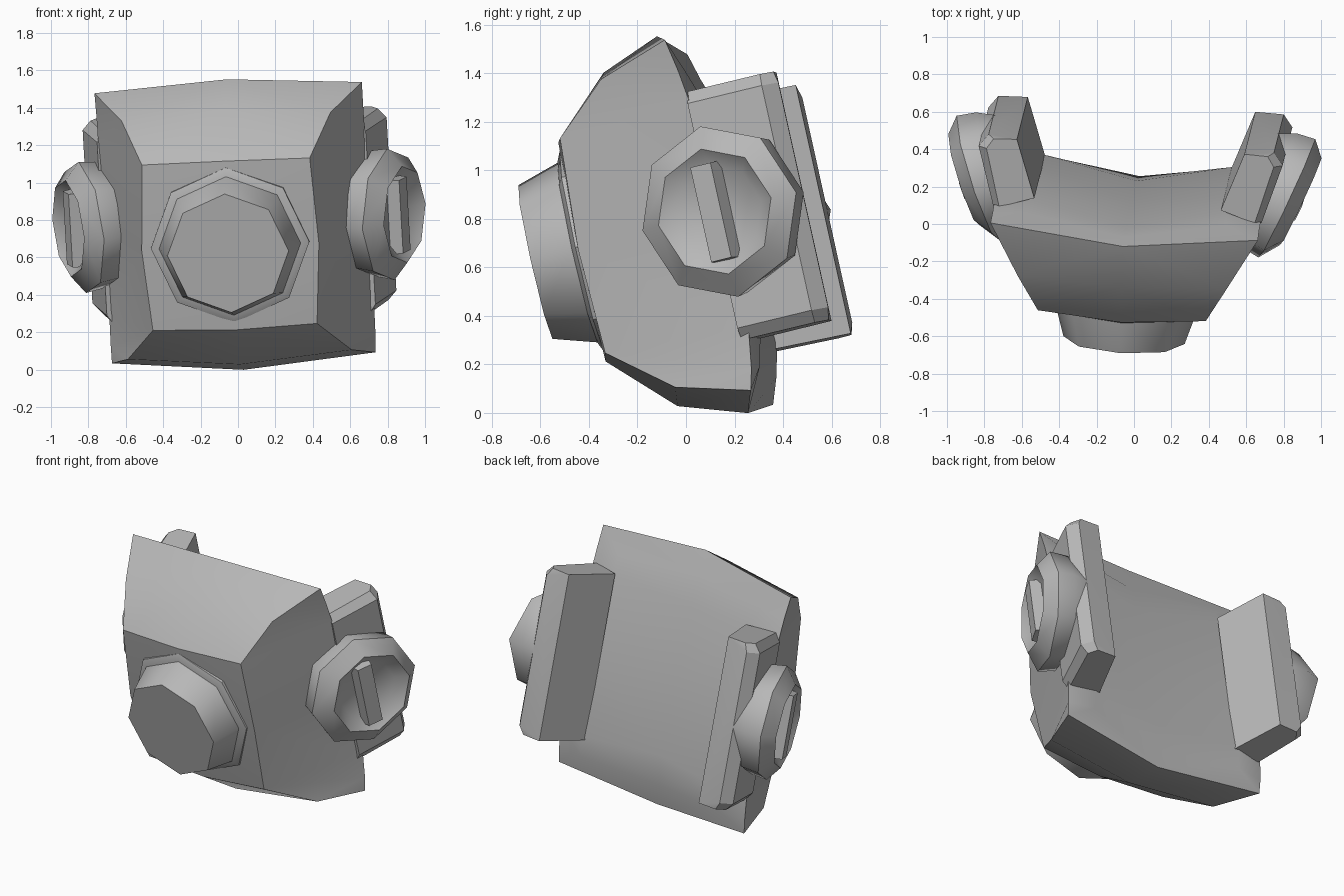
import bpy, bmesh, math
from mathutils import Vector, Matrix

if "Cube" in bpy.data.objects:
    bpy.data.objects.remove(bpy.data.objects["Cube"])

# Tilted symmetric frame shared by every part (local x = mirror axis)
ex = Vector((0.997, -0.065, 0.042)).normalized()
ez = Vector((-0.055, -0.216, 0.975))
ez = (ez - ex * ez.dot(ex)).normalized()
ey = ez.cross(ex)
FRAME = Matrix.Translation((-0.018, 0, 0.747)) @ Matrix((ex, ey, ez)).transposed().to_4x4()

grey = bpy.data.materials.new("mid grey")
grey.diffuse_color = (0.48, 0.48, 0.48, 1)
grey.use_nodes = True
grey.node_tree.nodes["Principled BSDF"].inputs["Base Color"].default_value = grey.diffuse_color


def finish(name, verts, faces, mirror=True, angle=30):
    me = bpy.data.meshes.new(name)
    me.from_pydata(verts, [], faces)
    bm = bmesh.new()
    bm.from_mesh(me)
    bmesh.ops.remove_doubles(bm, verts=bm.verts, dist=1e-4)
    bmesh.ops.recalc_face_normals(bm, faces=bm.faces)
    bm.to_mesh(me)
    bm.free()
    me.materials.append(grey)
    ob = bpy.data.objects.new(name, me)
    bpy.context.collection.objects.link(ob)
    ob.matrix_world = FRAME
    if mirror:
        m = ob.modifiers.new("mirror", 'MIRROR')
        m.use_clip = True
    bpy.ops.object.select_all(action='DESELECT')
    ob.select_set(True)
    bpy.context.view_layer.objects.active = ob
    bpy.ops.object.shade_smooth_by_angle(angle=math.radians(angle))
    return ob


def loft(rings, cap_start=True, cap_end=True):
    """Skin a list of equally long closed rings."""
    n = len(rings[0])
    verts = [p for r in rings for p in r]
    faces = [(k * n + i, k * n + (i + 1) % n, (k + 1) * n + (i + 1) % n, (k + 1) * n + i)
             for k in range(len(rings) - 1) for i in range(n)]
    if cap_start:
        faces.append(tuple(range(n))[::-1])
    if cap_end:
        faces.append(tuple((len(rings) - 1) * n + i for i in range(n)))
    return verts, faces


# Mask shell: rows from top to bottom,
# each front centre, front edge, back edge, inner cheek, back centre
top, top_mid = (.717, .125, .752), (0, .057, .813)
low, low_mid = (.707, .158, -.737), (0, .088, -.787)
rows = [
    (top_mid, top, top, top, top_mid),
    ((0, -.19, .715), (.56, -.175, .66), (.715, .15, .62), (.54, .165, .63), (0, .07, .65)),
    ((0, -.435, .475), (.45, -.40, .465), (.715, .17, .47), (.53, .21, .50), (0, .09, .47)),
    ((0, -.45, 0), (.475, -.425, 0), (.715, .21, 0), (.53, .225, 0), (0, .11, 0)),
    ((0, -.44, -.45), (.44, -.41, -.44), (.71, .205, -.48), (.53, .24, -.50), (0, .13, -.48)),
    ((0, -.19, -.695), (.60, -.15, -.65), (.71, .18, -.65), (.53, .205, -.64), (0, .11, -.66)),
    (low_mid, low, low, low, low_mid),
]
W = 5
verts = [p for r in rows for p in r]
faces = []
for k in range(len(rows) - 1):
    for i in range(W - 1):
        a = k * W + i
        quad = (a, a + W, a + W + 1, a + 1)
        face = []
        for v in quad:      # collapse to triangles where points coincide
            if all(verts[v] != verts[u] for u in face):
                face.append(v)
        faces.append(tuple(face))
finish("mask_shell", verts, faces, angle=28)


# Octagonal front vent with a low collar
def front_ring(r, y):
    return [(r * math.sin(i * math.pi / 4), y, .014 + r * math.cos(i * math.pi / 4)) for i in range(8)]


finish("vent_collar", *loft([front_ring(.425, -.40), front_ring(.425, -.437), front_ring(.385, -.455)]),
       mirror=False)
finish("front_vent", *loft([front_ring(.385, -.42), front_ring(.38, -.455), front_ring(.325, -.634)]),
       mirror=False, angle=50)

# Side mounting blocks: slanted cross-section, chamfered outer edges and ends
full = [(.495, .215), (.61, .547), (.765, .547), (.815, .48), (.72, .16)]
end = [(.50, .225), (.61, .54), (.735, .535), (.77, .48), (.685, .165)]


def block_ring(sec, outer_z, s):
    # inner vertices keep the full height, outer ones step down
    return [(x, y, s * (.525 if i < 2 else outer_z)) for i, (x, y) in enumerate(sec)]


finish("side_block", *loft([block_ring(end, .525, -1), block_ring(end[:2] + full[2:], .475, -1),
                            block_ring(end[:2] + full[2:], .475, 1), block_ring(end, .525, 1)]))

# Round side filters around an outward axis that turns to the front
turn = math.radians(22)
axis = Vector((math.cos(turn), -math.sin(turn), 0))
across = Vector((math.sin(turn), math.cos(turn), 0))
centre = Vector((.902, .183, 0.005))
up = Vector((0, 0, 1))


def side_ring(r, a, shift):
    return [centre + axis * a + across * (shift + r * math.sin(i * math.pi / 4))
            + up * r * math.cos(i * math.pi / 4) for i in range(8)]


profile = [(.30, -.27, -.015), (.345, -.18, -.015), (.36, -.075, -.015), (.264, 0, 0), (.19, -.06, 0)]
finish("side_filter", *loft([side_ring(*p) for p in profile]), angle=46)


# Grip bar inside each filter
def bar_ring(w, h, a):
    return [centre + axis * a + across * (w * sx - .015) + up * h * sz
            for sx, sz in ((-1, -1), (1, -1), (1, 1), (-1, 1))]


finish("grip_bar", *loft([bar_ring(.065, .205, -.08), bar_ring(.047, .2, .008)]))
